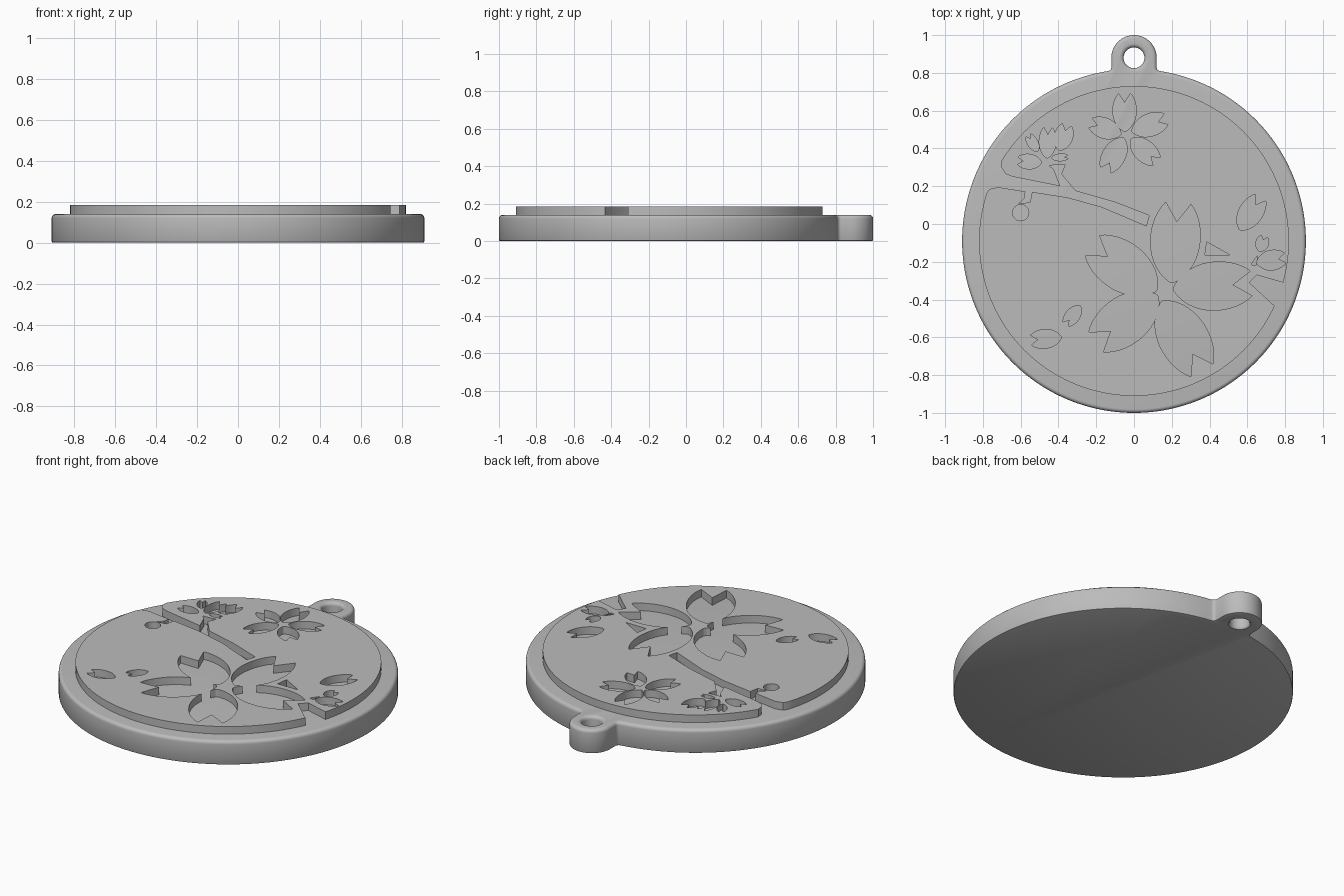
import bpy, bmesh
from math import sin, cos, pi, sqrt, atan2, radians
from mathutils import Vector

if "Cube" in bpy.data.objects:
    bpy.data.objects.remove(bpy.data.objects["Cube"])

CY, R = -0.09, 0.91            # disc centre and radius
LOOP_Y, LOOP_R = 0.88, 0.12    # hanging loop
TOP, FACE = 0.14, 0.185        # base top, raised face top
ROUND = 0.02

grey = bpy.data.materials.new("plain grey")
grey.use_nodes = True
grey.diffuse_color = (0.5, 0.5, 0.5, 1)
grey.node_tree.nodes["Principled BSDF"].inputs["Base Color"].default_value = grey.diffuse_color


def arc(cx, cy, r, a0, a1, n):
    return [(cx + r * cos(a0 + (a1 - a0) * i / n), cy + r * sin(a0 + (a1 - a0) * i / n))
            for i in range(n + 1)]


def add_loft(bm, layers):
    """Skin a stack of (outline, z) layers and cap both ends."""
    rings = [[bm.verts.new((x, y, z)) for x, y in pts] for pts, z in layers]
    n = len(rings[0])
    for low, high in zip(rings, rings[1:]):
        for i in range(n):
            j = (i + 1) % n
            bm.faces.new((low[i], low[j], high[j], high[i]))
    bm.faces.new(rings[0][::-1])
    bm.faces.new(rings[-1])


def make(name, stacks):
    bm = bmesh.new()
    for layers in stacks:
        add_loft(bm, layers)
    bmesh.ops.recalc_face_normals(bm, faces=bm.faces)
    mesh = bpy.data.meshes.new(name)
    bm.to_mesh(mesh)
    bm.free()
    mesh.materials.append(grey)
    ob = bpy.data.objects.new(name, mesh)
    bpy.context.collection.objects.link(ob)
    return ob


def carve(ob, cutter):
    """Subtract the cutter, then discard it."""
    cutter.hide_render = True
    mod = ob.modifiers.new("carve", 'BOOLEAN')
    mod.operation, mod.object, mod.solver = 'DIFFERENCE', cutter, 'EXACT'
    mod.use_self = True
    bpy.ops.object.select_all(action='DESELECT')
    bpy.context.view_layer.objects.active = ob
    ob.select_set(True)
    bpy.ops.object.modifier_apply(modifier=mod.name)
    bpy.data.objects.remove(cutter)
    bpy.ops.object.shade_smooth_by_angle(angle=radians(30))


# Base disc with its loop: one outline, inset by d for the rounded rims
def outline(d):
    f = 0.02
    fx = LOOP_R + f
    fy = CY + sqrt((R + f) ** 2 - fx ** 2)
    a = atan2(fy - CY, fx)
    right = arc(fx, fy, f + d, a + pi, pi, 6)
    left = [(-x, y) for x, y in reversed(right)]
    loop = arc(0, LOOP_Y, LOOP_R - d, 0, pi, 32)
    disc = arc(0, CY, R - d, pi - a, 2 * pi + a, 160)
    return right + loop + left + disc[1:-1]


def rim(i):
    a = i * pi / 10
    return ROUND * (1 - cos(a)), TOP - ROUND * (1 - sin(a))


layers = [(outline(0.006), 0), (outline(0.002), 0.002), (outline(0), 0.006)]
layers += [(outline(d), z) for d, z in map(rim, range(6))]
base = make("base_disc_with_loop", [layers])

# Loop hole, flared at the top
hole = [(0.06, -0.01), (0.06, 0), (0.055, 0.008)] + [(0.055 + d, z) for d, z in map(rim, range(6))]
hole.append((0.055 + ROUND, TOP + 0.02))
carve(base, make("hole_cutter", [[(arc(0, LOOP_Y, r, 0, 2 * pi, 40)[:-1], z) for r, z in hole]]))


# Carved shapes
def petal(base_pt, end_pt, wide=1.0):
    """Notched petal from its base to the middle between its two tips."""
    b, e = Vector(base_pt), Vector(end_pt)
    u = e - b
    v = Vector((-u.y, u.x)) * wide
    side = []
    for i in range(15):
        t = i / 14
        s = 1 - t
        x = 3 * s * s * t * 0.2 + 3 * s * t * t * 0.75 + t ** 3
        y = s ** 3 * 0.02 + 3 * s * t * 0.38 + t ** 3 * 0.16
        side.append((x, y))
    local = side + [(0.76, 0)] + [(x, -y) for x, y in reversed(side)]
    return [tuple(b + u * x + v * y) for x, y in local]


large_flower = [
    ((0.20, -0.31), (0.235, 0.11)), ((0.12, -0.35), (-0.22, -0.115)),
    ((0.21, -0.345), (0.62, -0.315)), ((0.15, -0.41), (0.36, -0.775)),
    ((0.125, -0.38), (-0.2, -0.625))]
small_flower = [
    ((-0.05, 0.49), (-0.05, 0.69)), ((-0.01, 0.49), (0.17, 0.555)),
    ((-0.015, 0.45), (0.12, 0.33)), ((-0.055, 0.455), (-0.15, 0.285)),
    ((-0.07, 0.475), (-0.23, 0.535))]
loose_petals = [
    ((0.56, -0.03), (0.67, 0.14)), ((-0.385, -0.6), (-0.545, -0.615)),
    ((-0.285, -0.435), (-0.36, -0.53))]
half_open_flower = [
    ((-0.395, 0.39), (-0.355, 0.525), 1.1), ((-0.46, 0.35), (-0.455, 0.51), 0.9),
    ((-0.51, 0.385), (-0.56, 0.47), 0.9), ((-0.49, 0.325), (-0.615, 0.335), 1),
    ((-0.435, 0.35), (-0.35, 0.355), 0.7)]
edge_bud = [((0.665, -0.145), (0.69, -0.065), 1.3), ((0.65, -0.205), (0.80, -0.18), 1.1)]

branch = [
    (-0.95, 0.36), (-0.705, 0.335), (-0.7, 0.295), (-0.68, 0.265), (-0.64, 0.25),
    (-0.39, 0.2), (-0.425, 0.29), (-0.45, 0.31), (-0.365, 0.315), (-0.385, 0.265),
    (-0.31, 0.175), (-0.1, 0.115), (0.08, 0.045), (0.065, -0.01), (-0.17, 0.09),
    (-0.35, 0.14), (-0.54, 0.17), (-0.55, 0.115), (-0.61, 0.108), (-0.58, 0.135),
    (-0.575, 0.172), (-0.72, 0.195), (-0.765, 0.185), (-0.788, 0.15), (-0.95, 0.12)]
edge_branch = [(0.65, -0.27), (0.61, -0.31), (0.74, -0.43), (0.95, -0.5), (0.95, -0.35), (0.79, -0.31)]
sliver = [(0.385, -0.095), (0.375, -0.165), (0.51, -0.165)]
calyx = [(0.62, -0.215), (0.655, -0.165), (0.645, -0.22)]
round_bud = arc(-0.6, 0.06, 0.043, 0, 2 * pi, 24)[:-1]

shapes = [petal(*p) for p in large_flower + small_flower + loose_petals + half_open_flower + edge_bud]
shapes += [branch, edge_branch, sliver, calyx, round_bud]

# Raised face with the carving cut through to the base
face_ring = arc(0, CY, 0.82, 0, 2 * pi, 160)[:-1]
raised_face = make("raised_face", [[(face_ring, TOP - 0.01), (face_ring, FACE)]])
carve(raised_face, make("carving_cutter", [[(s, TOP - 0.03), (s, FACE + 0.03)] for s in shapes]))
